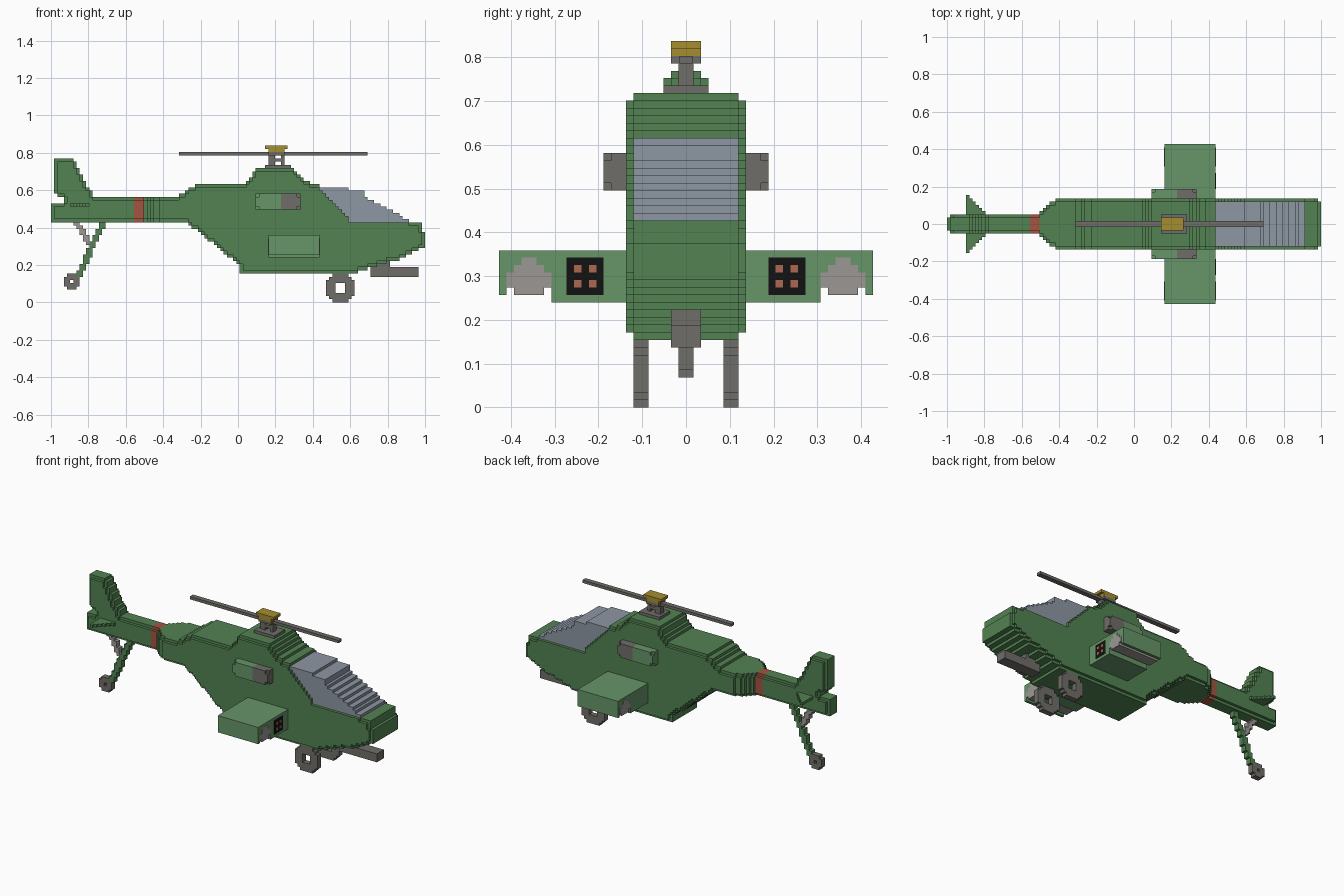
import bpy, bmesh, math

if "Cube" in bpy.data.objects:
    bpy.data.objects.remove(bpy.data.objects["Cube"])

V = 2 / 117          # edge length of one block
X_OFF = 0.5          # block edges along x sit on half steps


def mat(name, r, g, b):
    m = bpy.data.materials.new(name)
    m.diffuse_color = (r, g, b, 1)
    m.use_nodes = True
    m.node_tree.nodes["Principled BSDF"].inputs["Base Color"].default_value = m.diffuse_color
    return m


GREEN = mat("green", 0.085, 0.225, 0.085)
LIGHT = mat("light_green", 0.135, 0.30, 0.14)
GLASS = mat("glass", 0.27, 0.31, 0.37)
GREY = mat("dark_grey", 0.16, 0.155, 0.14)
SILVER = mat("silver", 0.33, 0.31, 0.30)
GOLD = mat("gold", 0.38, 0.27, 0.03)
RED = mat("red", 0.36, 0.09, 0.05)
BLACK = mat("black", 0.006, 0.006, 0.006)
COPPER = mat("copper", 0.42, 0.14, 0.08)


def fill(inside, u0, u1, w0, w1, off):
    """Blocks of the grid whose centre passes the test."""
    out = set()
    for i in range(math.floor(u0 / V) - 1, math.ceil(u1 / V) + 1):
        for k in range(math.floor(w0 / V) - 1, math.ceil(w1 / V) + 1):
            if inside((i + off + 0.5) * V, (k + 0.5) * V):
                out.add((i + off, k))
    return out


def poly(pts, off=X_OFF):
    def inside(x, z):
        hit = False
        for (xa, za), (xb, zb) in zip(pts, pts[1:] + pts[:1]):
            if (za > z) != (zb > z) and x < xa + (z - za) * (xb - xa) / (zb - za):
                hit = not hit
        return hit
    us, ws = zip(*pts)
    return fill(inside, min(us), max(us), min(ws), max(ws), off)


def rect(u0, u1, w0, w1, off=X_OFF):
    return poly([(u0, w0), (u1, w0), (u1, w1), (u0, w1)], off)


def disc(cu, cw, r, off=X_OFF):
    return fill(lambda u, w: math.hypot(u - cu, w - cw) < r, cu - r, cu + r, cw - r, cw + r, off)


def erode(c):
    return {(i, k) for i, k in c if {(i + 1, k), (i - 1, k), (i, k + 1), (i, k - 1)} <= c}


def prism(name, cells, d0, d1, material, axis="y"):
    """Blocky outline of grid cells, extruded from d0 to d1 (in blocks)."""
    place = {"y": lambda u, w, d: (u, d, w),
             "x": lambda u, w, d: (d, u, w),
             "z": lambda u, w, d: (u, w, d)}[axis]
    bm, verts = bmesh.new(), {}

    def v(*p):
        if p not in verts:
            verts[p] = bm.verts.new([c * V for c in place(*p)])
        return verts[p]

    for i, k in cells:
        ring = [(i, k), (i + 1, k), (i + 1, k + 1), (i, k + 1)]
        near = [(i, k - 1), (i + 1, k), (i, k + 1), (i - 1, k)]
        bm.faces.new([v(*p, d0) for p in ring])
        bm.faces.new([v(*p, d1) for p in reversed(ring)])
        for n in range(4):
            if near[n] not in cells:
                a, b = ring[n], ring[(n + 1) % 4]
                bm.faces.new([v(*a, d0), v(*a, d1), v(*b, d1), v(*b, d0)])
    bmesh.ops.recalc_face_normals(bm, faces=bm.faces)
    bmesh.ops.dissolve_limit(bm, angle_limit=0.01, verts=bm.verts, edges=bm.edges)
    me = bpy.data.meshes.new(name)
    bm.to_mesh(me)
    bm.free()
    me.materials.append(material)
    ob = bpy.data.objects.new(name, me)
    bpy.context.collection.objects.link(ob)
    return ob


# Side outline of the whole hull: tail end, fin, boom, engine deck, canopy, nose, belly
hull = poly([(-1, .43), (-1, .52), (-.94, .535), (-.94, .56), (-.985, .59), (-.985, .75),
             (-.965, .772), (-.88, .772), (-.85, .70), (-.81, .63), (-.77, .565), (-.33, .565),
             (-.215, .634), (.04, .634), (.10, .72), (.30, .72), (.34, .66), (.39, .634),
             (.436, .634), (.437, .617), (.53, .617), (.67, .59), (.70, .55), (.80, .505),
             (.92, .43), (.975, .43), (.98, .375), (1, .375), (1, .30), (.98, .29), (.88, .235),
             (.78, .21), (.67, .175), (.61, .154), (.005, .154), (.005, .20), (-.275, .43)])
glass = hull & poly([(.436, .65), (.436, .615), (.605, .427), (.93, .427), (.93, .65)])
shell = erode(hull) - glass

# Hull sections: name, first and last column (from the tail), half width in blocks
sections = [("tail_boom", 0, 26, 3, GREEN), ("tail_band", 26, 29, 3, RED)]
sections += [(f"boom_taper_{n}", 29 + n, 30 + n, min(7, 4 + n), GREEN) for n in range(5)]
sections += [("fuselage", 34, 117, 8, GREEN)]
for name, a, b, half, m in sections:
    def cut(cells):
        return {c for c in cells if a <= c[0] + 58.5 < b}
    prism(name + "_core", cut(hull - glass), 1 - half, half - 1, m)
    prism(name + "_skin", cut(shell), -half, half, m)
prism("canopy", glass, -7, 7, GLASS)

# Rotor: base, posts, head plate, blade, cap
prism("rotor_base", rect(.14, .275, 42 * V, 43 * V), -3, 3, GREY)
for n, x in enumerate((.18, .235)):
    prism(f"rotor_post_{n}", rect(x - .012, x + .012, 43 * V, 46 * V), -1, 1, GREY)
prism("rotor_crossbar", rect(.18, .235, 44 * V, 45 * V), -1, 1, GREY)
prism("rotor_head", rect(.165, .25, 46 * V, 47 * V), -2, 2, GREY)
prism("rotor_blade", rect(-.316, .687, 46 * V, 47 * V), -.9, .9, GREY)
prism("rotor_cap", rect(.145, .26, 48 * V, 49 * V) | rect(.165, .245, 47 * V, 48 * V), -2, 2, GOLD)

# Gun under the nose
prism("gun_barrel", rect(.705, .96, .137, .19), -2, 2, GREY)
prism("gun_mount", rect(.705, .805, .188, .24), -2, 2, GREY)

# Tail wheel with its two struts
prism("tail_wheel", disc(-52 * V, 6.5 * V, 2.6 * V) - disc(-52 * V, 6.5 * V, .5 * V), -1, 1, GREY)
prism("tail_leg", poly([(-.73, .44), (-.695, .44), (-.835, .145), (-.87, .145)]), -1, 1, GREEN)
prism("tail_brace", poly([(-.885, .44), (-.85, .44), (-.775, .31), (-.81, .31)]), -.9, .9, SILVER)

# Mirrored parts on both sides
for s, side in ((-1, "right"), (1, "left")):
    def yz(pts):
        return poly([(s * y, z) for y, z in pts], 0)

    def block(y0, y1, z0, z1):
        return yz([(y0 * V, z0 * V), (y1 * V, z0 * V), (y1 * V, z1 * V), (y0 * V, z1 * V)])

    # Main wheel
    cx, cz = 32 * V, 4.5 * V
    prism(f"main_wheel_{side}", disc(cx, cz, 4.7 * V) - disc(cx, cz, 1.5 * V), 5 * s, 7 * s, GREY)

    # Stub wing with an open missile bay
    wing = block(6, 18, 14, 21) | block(18, 25, 17, 21) | block(24, 25, 15, 21)
    prism(f"wing_{side}", wing, 9.5, 25.5, LIGHT, "x")
    missile = set()
    for k, w in enumerate((2, 3, 3, 2, 1)):
        missile |= block(21 - w, 21 + w, 15 + k, 16 + k)
    prism(f"missile_{side}", missile, 9.4, 25.6, SILVER, "x")

    # Rocket launcher on the wing front
    prism(f"launcher_{side}", block(11, 16, 15, 20), 24, 25.6, BLACK, "x")
    for n in range(4):
        y, z = 12 + 2 * (n % 2), 16 + 2 * (n // 2)
        prism(f"rocket_{side}_{n}", block(y, y + 1, z, z + 1), 24, 25.7, COPPER, "x")

    # Engine pod with nicked corners
    pod = rect(5.5 * V, 19.5 * V, 29 * V, 34 * V)
    pod_corners = {(i, k) for i in (5.5, 18.5) for k in (29, 33)}
    prism(f"engine_core_{side}", {c for c in pod if c[0] < 13.5}, 7 * s, 10 * s, LIGHT)
    prism(f"engine_intake_{side}", {c for c in pod if c[0] >= 13.5}, 7 * s, 10 * s, GREY)
    pod -= pod_corners
    prism(f"engine_cover_{side}", {c for c in pod if c[0] < 13.5}, 10 * s, 11 * s, LIGHT)
    prism(f"intake_cover_{side}", {c for c in pod if c[0] >= 13.5}, 10 * s, 11 * s, GREY)

    # Tail stabiliser
    fin = poly([(-.905, .02 * s), (-.905, .157 * s), (-.885, .157 * s), (-.775, .045 * s), (-.775, .02 * s)])
    cells = {(i, k) for i, k in fin}
    prism(f"stabiliser_{side}", cells, 30, 31, GREEN, "z")
